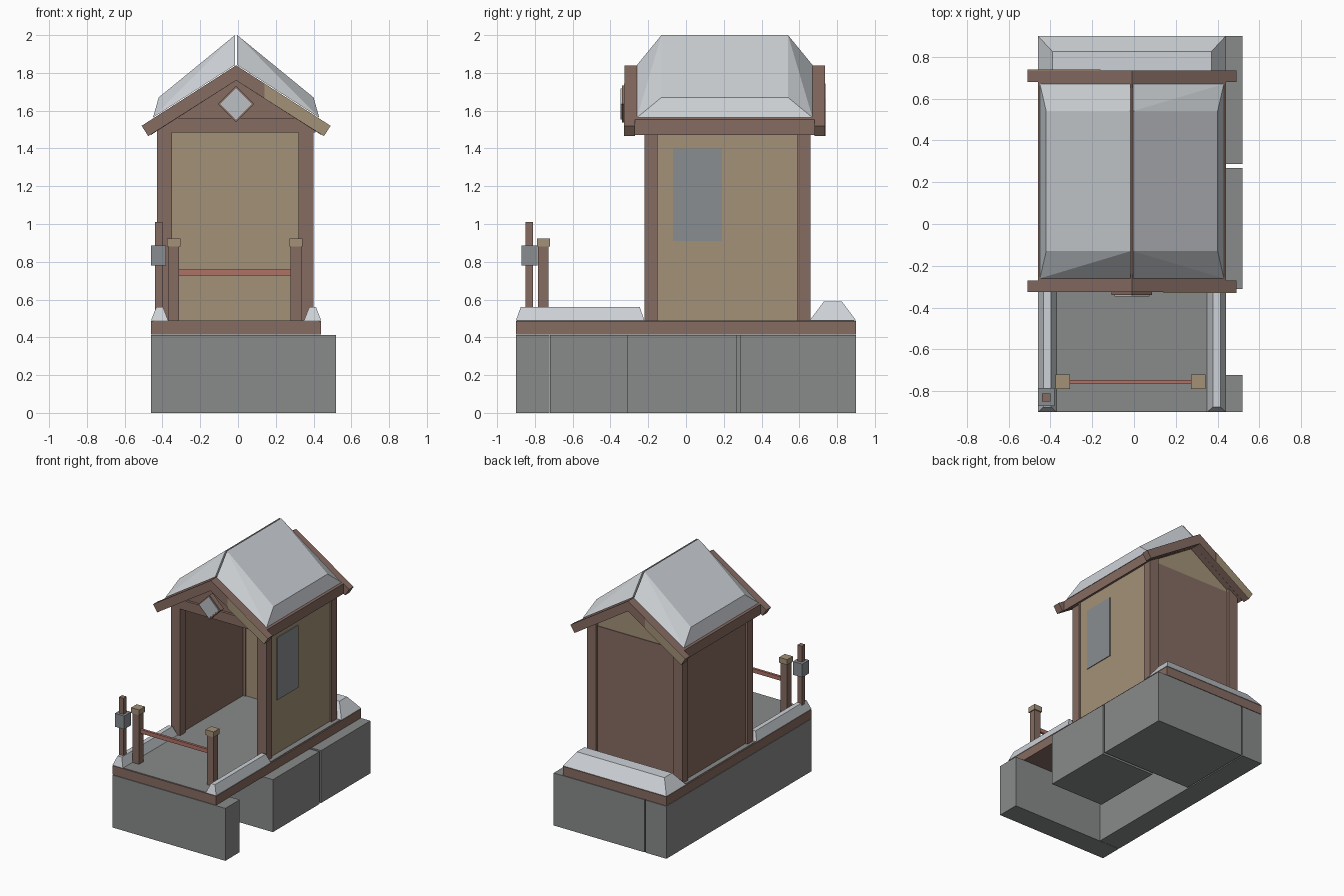
import bpy, bmesh
from mathutils import Vector

cube = bpy.data.objects.get("Cube")
if cube:
    bpy.data.objects.remove(cube, do_unlink=True)


def material(name, r, g, b):
    m = bpy.data.materials.new(name)
    m.use_nodes = True
    m.diffuse_color = (r, g, b, 1)
    m.node_tree.nodes["Principled BSDF"].inputs["Base Color"].default_value = (r, g, b, 1)
    return m


STONE = material("stone grey", .25, .255, .255)
BROWN = material("dark wood", .24, .15, .122)
TAN = material("light wood", .37, .285, .185)
RED = material("red rail", .42, .165, .13)
SNOW = material("snow", .61, .64, .67)
GLASS = material("window grey", .25, .27, .28)
PALE = material("pale glass", .5, .53, .55)


def hull(name, points, mat):
    """Convex solid around a few points."""
    bm = bmesh.new()
    for p in points:
        bm.verts.new(p)
    bmesh.ops.convex_hull(bm, input=bm.verts[:])
    bmesh.ops.dissolve_limit(bm, angle_limit=.01, verts=bm.verts[:], edges=bm.edges[:])
    bmesh.ops.recalc_face_normals(bm, faces=bm.faces[:])
    mesh = bpy.data.meshes.new(name)
    bm.to_mesh(mesh)
    bm.free()
    mesh.materials.append(mat)
    ob = bpy.data.objects.new(name, mesh)
    bpy.context.collection.objects.link(ob)
    return ob


def box(name, xs, ys, zs, mat):
    return hull(name, [(x, y, z) for x in xs for y in ys for z in zs], mat)


def prism(name, outline, ys, mat):
    """Outline in x and z, stretched along y."""
    return hull(name, [(x, y, z) for x, z in outline for y in ys], mat)


def mound(name, xs, ys, z0, z1, ix, iy):
    """Snow heap with a smaller top than base."""
    top = [(x, y, z1) for x in (xs[0] + ix, xs[1] - ix) for y in (ys[0] + iy, ys[1] - iy)]
    return hull(name, [(x, y, z0) for x in xs for y in ys] + top, SNOW)


# Foundation blocks
BASE = (0, .412)
box("foundation_front", (-.46, .52), (-.9, -.722), BASE, STONE)
box("foundation_side", (-.46, -.28), (-.72, .9), BASE, STONE)
box("foundation_middle", (.05, .52), (-.31, .267), BASE, STONE)
box("foundation_back", (-.27, .52), (.287, .9), BASE, STONE)

# Platform and floor
FLOOR = .49
box("platform", (-.46, .44), (-.9, .9), (.415, .486), BROWN)
box("floor", (-.45, .43), (-.895, .89), (.486, FLOOR), STONE)

# Snow along the platform edges
mound("snow_edge_right", (-.46, -.37), (-.9, -.22), FLOOR, .56, .027, .025)
mound("snow_edge_left", (.35, .44), (-.9, -.22), FLOOR, .56, .027, .025)
mound("snow_edge_back", (-.46, .44), (.655, .9), FLOOR, .59, .07, .075)

# Corner posts
for side, xs in (("right", (-.43, -.35)), ("left", (.32, .40))):
    for end, ys in (("front", (-.22, -.15)), ("back", (.59, .66))):
        box(f"{end}_{side}_post", xs, ys, (FLOOR, 1.55), BROWN)

# Walls, each with its own inner lining
box("right_wall", (-.41, -.37), (-.16, .6), (FLOOR, 1.52), BROWN)
box("left_wall", (.35, .385), (-.16, .6), (FLOOR, 1.52), TAN)
box("back_wall", (-.36, .33), (.615, .64), (FLOOR, 1.52), BROWN)
box("back_wall_lining", (-.37, .35), (.6, .615), (FLOOR, 1.52), TAN)
box("back_wall_panel", (-.3, .27), (.593, .6), (1.27, 1.45), TAN)
box("side_window", (.385, .391), (-.07, .19), (.91, 1.4), GLASS)

# Tie beam and gables
MID = -.01
PEAK, SLOPE, DEEP, HALF = 1.84, .64, .08, .5
box("tie_beam", (-.43, .41), (-.22, -.15), (1.485, 1.56), BROWN)
gable = [(MID - .41, 1.5), (MID + .41, 1.5), (MID, 1.77)]
prism("front_gable", gable, (-.2, -.17), BROWN)
prism("back_gable", gable, (.61, .635), TAN)


def top_z(d):
    return PEAK - SLOPE * d


# Roof slabs, barge boards and roof snow, mirrored about the ridge
for s, side in ((1, "left"), (-1, "right")):
    slab = [(MID + s * d, top_z(d) - h) for d in (0, .45) for h in (0, DEEP)]
    prism(f"roof_{side}", slab, (-.27, .68), BROWN)

    def board(start, drop=0):
        return [(MID + s * start, top_z(start)), (MID + s * start, top_z(start) - DEEP),
                (MID + s * HALF, top_z(HALF)), (MID + s * (HALF - .035), top_z(HALF) - .055)]

    prism(f"front_barge_{side}", board(0), (-.325, -.27), BROWN)
    prism(f"back_barge_{side}", board(0), (.68, .735), BROWN)
    ys = (-.329, -.325) if s > 0 else (.735, .739)
    prism(f"barge_facing_{side}", board(.15), ys, TAN)

    base = [(MID + s * d, y, top_z(d) + .005) for d in (.006, .44) for y in (-.26, .67)]
    crown = [(MID + s * d, y, z) for d, z in ((.006, 2.0), (.41, 1.67)) for y in (-.13, .54)]
    hull(f"roof_snow_{side}", base + crown, SNOW)


# Diamond window on the front gable
def diamond(name, r, ys, mat):
    z = 1.635
    prism(name, [(MID - r, z), (MID + r, z), (MID, z - r), (MID, z + r)], ys, mat)


diamond("diamond_frame", .097, (-.34, -.3), BROWN)
diamond("diamond_pane", .083, (-.346, -.34), PALE)

# Railing
for side, x in (("right", -.34), ("left", .307)):
    box(f"rail_post_{side}", (x - .028, x + .028), (-.783, -.728), (FLOOR, .88), BROWN)
    box(f"rail_cap_{side}", (x - .035, x + .035), (-.79, -.72), (.88, .922), TAN)
box("cross_rail", (-.315, .285), (-.765, -.745), (.727, .758), RED)

# Lamp post
box("lamp_post", (-.44, -.4), (-.85, -.81), (FLOOR, 1.01), BROWN)
box("lamp_box", (-.46, -.38), (-.87, -.785), (.78, .885), GLASS)
